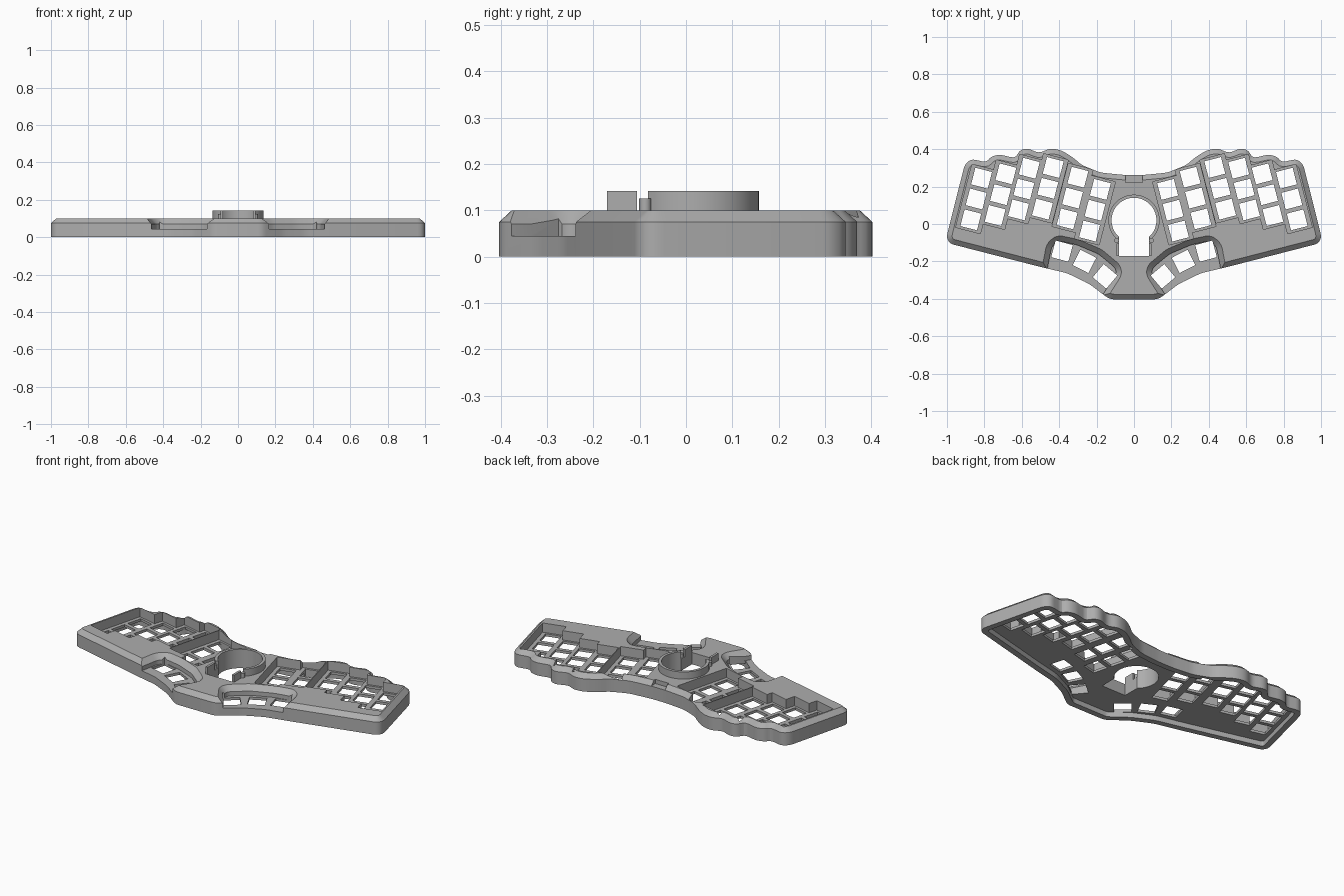
import bpy, bmesh
from math import sin, cos, radians, asin, pi
from mathutils import Vector, Matrix

old = bpy.data.objects.get("Cube")
if old:
    bpy.data.objects.remove(old)

grey = bpy.data.materials.new("plain grey")
grey.use_nodes = True
grey.diffuse_color = (0.42, 0.42, 0.42, 1)
grey.node_tree.nodes["Principled BSDF"].inputs["Base Color"].default_value = grey.diffuse_color

TILT = radians(14.5)


def rounded(points, radius):
    """Replace every corner by a short curve."""
    out, n = [], len(points)
    for i, p in enumerate(points):
        p, a, b = Vector(p), Vector(points[i - 1]), Vector(points[(i + 1) % n])
        ends = [p + (q - p).normalized() * min(radius, (q - p).length * 0.42) for q in (a, b)]
        for t in (0, 0.33, 0.67, 1):
            out.append(ends[0] * (1 - t) ** 2 + p * 2 * t * (1 - t) + ends[1] * t * t)
    return out


def offset(points, d):
    """Move a counter-clockwise outline outward by d."""
    out, n = [], len(points)
    for i in range(n):
        a, p, b = (Vector(points[(i + k) % n]) for k in (-1, 0, 1))
        e, f = (p - a).normalized(), (b - p).normalized()
        n1, n2 = Vector((e.y, -e.x)), Vector((f.y, -f.x))
        out.append(p + (n1 + n2) * (d / max(0.3, 1 + n1.dot(n2))))
    return out


def add_prism(bm, points, layers):
    rings = [[bm.verts.new((*p, z)) for p in offset(points, d)] for z, d in layers]
    bm.faces.new(rings[0][::-1])
    bm.faces.new(rings[-1])
    n = len(points)
    for low, high in zip(rings, rings[1:]):
        for i in range(n):
            j = (i + 1) % n
            bm.faces.new((low[i], low[j], high[j], high[i]))


def rect(cx, cy, w, h, angle=0):
    m = Matrix.Rotation(angle, 2)
    return [Vector((cx, cy)) + m @ Vector((sx * w / 2, sy * h / 2))
            for sx, sy in ((-1, -1), (1, -1), (1, 1), (-1, 1))]


def flip(points):
    return [(-p[0], p[1]) for p in reversed(points)]


def make(name, shapes, layers):
    bm = bmesh.new()
    for s in shapes:
        add_prism(bm, s, layers)
    mesh = bpy.data.meshes.new(name)
    bm.to_mesh(mesh)
    bm.free()
    mesh.materials.append(grey)
    ob = bpy.data.objects.new(name, mesh)
    bpy.context.collection.objects.link(ob)
    return ob


def cut(target, shapes, layers):
    cutter = make("cutter", shapes, layers)
    mod = target.modifiers.new("cut", "BOOLEAN")
    mod.object, mod.operation, mod.solver = cutter, "DIFFERENCE", "EXACT"
    bpy.context.view_layer.objects.active = target
    bpy.ops.object.modifier_apply(modifier=mod.name)
    bpy.data.objects.remove(cutter)


# Case body: scalloped outline with a chamfered top edge
half = [(.13, -.403), (.24, -.32), (.36, -.262), (.49, -.232), (.985, -.105), (1.003, -.07),
        (.905, .318), (.87, .348), (.79, .33), (.765, .36), (.72, .372), (.635, .352),
        (.61, .395), (.57, .405), (.505, .378), (.45, .405), (.39, .395), (.325, .355),
        (.28, .315), (.18, .275), (.05, .262)]
outline = rounded(half + flip(half), 0.025)
case = make("case_body", [outline], [(0, 0), (.075, 0), (.1, -.027)])

# Hollow underside
cut(case, [outline], [(-.05, -.035), (.03, -.035)])

# Key wells, one per staggered column
columns = [(.815, .245), (.685, .268), (.56, .298), (.432, .302), (.30, .25), (.18, .185)]
ROW = .115
down = Vector((sin(TILT), -cos(TILT))) * ROW
keys = []
for c in columns:
    rows = [Vector(c) + down * r for r in range(3)]
    keys += [rect(*p, .092, .092, TILT) for p in rows]
    well = rect(*rows[1], .136, .118 + 2 * ROW, TILT)
    cut(case, [well, flip(well)], [(.045, 0), (.2, 0)])

# Thumb recesses, open to the front
thumb = rounded([(.2, -.43), (.3, -.6), (.5, -.5), (.475, -.3), (.44, -.12), (.405, -.09),
                 (.31, -.11), (.19, -.16), (.1, -.235), (.095, -.265)][::1], 0.02)
cut(case, [thumb, flip(thumb)], [(.045, 0), (.07, 0), (.101, .03)])
for x, y, a in ((.385, -.145, 15), (.265, -.2, 27), (.155, -.28, 40)):
    keys.append(rect(x, y, .095, .092, radians(a)))

# Switch openings through the plate
cut(case, keys + [flip(k) for k in keys], [(-.1, 0), (.2, 0)])

# Ball opening with front slot, and cable notch at the back
R, CY, SLOT = .12, .02, .08
gap = asin(SLOT / R)
angles = [-pi / 2 + gap + (2 * pi - 2 * gap) * i / 44 for i in range(45)]
arc = [(R * cos(a), CY + R * sin(a)) for a in angles]
cut(case, [arc + [(-SLOT, -.17), (SLOT, -.17)]], [(-.1, 0), (.2, 0)])
cut(case, [rect(0, .26, .09, .075)], [(.075, 0), (.2, 0)])

# Raised ball ring, slot walls and screw posts
outer = [(.137 * cos(a), CY + .137 * sin(a)) for a in angles]
parts = [case, make("ball_ring", [outer + arc[::-1]], [(.03, 0), (.142, 0)])]
for side, s in (("left", 1), ("right", -1)):
    parts.append(make(side + "_slot_wall", [rect(s * .087, -.138, .014, .065)], [(.03, 0), (.142, 0)]))
    post = [(s * .093 + .013 * cos(k * pi / 8), -.088 + .013 * sin(k * pi / 8)) for k in range(16)]
    parts.append(make(side + "_screw_post", [post], [(.03, 0), (.125, 0)]))

# Smooth the curved walls, keep edges sharp
for ob in bpy.context.selected_objects:
    ob.select_set(False)
for ob in parts:
    ob.select_set(True)
bpy.context.view_layer.objects.active = case
bpy.ops.object.shade_smooth_by_angle(angle=radians(25))
